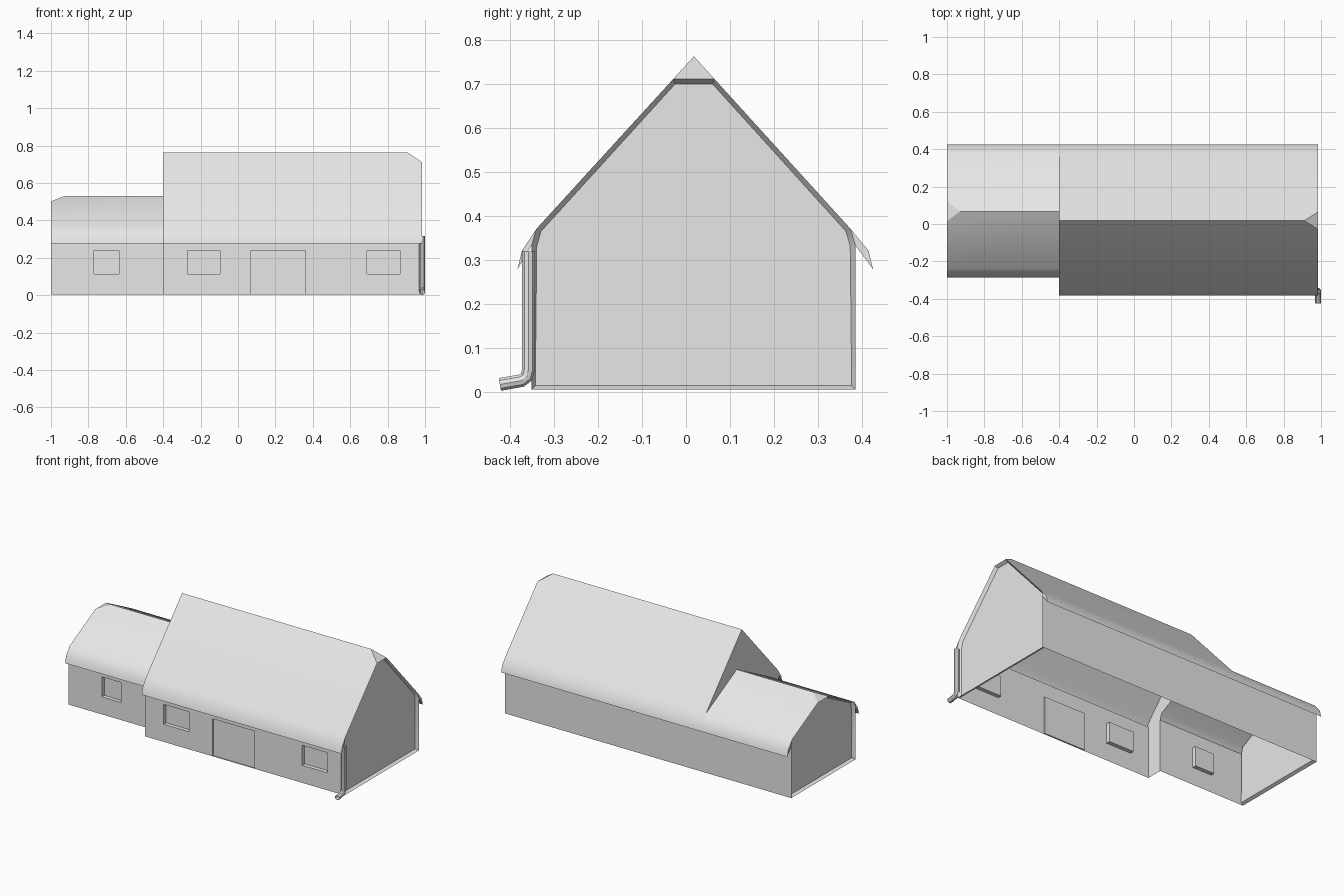
import bpy, bmesh
from mathutils import Vector

cube = bpy.data.objects.get("Cube")
if cube:
    bpy.data.objects.remove(cube, do_unlink=True)

grey = bpy.data.materials.new("light_grey")
grey.use_nodes = True
grey.diffuse_color = (0.8, 0.8, 0.8, 1)
grey.node_tree.nodes["Principled BSDF"].inputs["Base Color"].default_value = (0.8, 0.8, 0.8, 1)

BASE = 0.005


def side(wall, out, over):
    """Wall foot, wall top, eave tip, eave bend and roof foot of one long side."""
    return [(wall, BASE), (wall, 0.332), (wall + out * over, 0.278),
            (wall + out * (over - 0.01), 0.32), (wall - out * 0.011, 0.37)]


def finish(ob):
    ob.data.materials.append(grey)
    bpy.ops.object.select_all(action="DESELECT")
    ob.select_set(True)
    bpy.context.view_layer.objects.active = ob
    bpy.ops.object.shade_smooth_by_angle(angle=0.52)


def cut(bm, geom, co, no, clear=False):
    return bmesh.ops.bisect_plane(bm, geom=geom, plane_co=co, plane_no=no,
                                  clear_outer=clear, dist=1e-5)["geom_cut"]


def block(name, x_in, x_end, front, back, ridge, hip, openings, inner_hole=None):
    """Walls and roof in one shell, with a clipped, recessed gable at x_end."""
    bm = bmesh.new()
    outline = front + [ridge] + back[::-1]
    near, far = [[bm.verts.new((x, y, z)) for y, z in outline] for x in (x_in, x_end)]
    n = len(outline)
    for i in range(n - 1):
        bm.faces.new((near[i], near[i + 1], far[i + 1], far[i]))
    # eave ends
    for ring in (near, far):
        bm.faces.new(ring[1:5])
        bm.faces.new(ring[n - 5:n - 1])
    # gable, without the eaves
    bm.faces.new([far[i] for i in (0, 1, 4, 5, 6, 9, 10)])
    # inner end wall, left open where the other block joins
    if inner_hole:
        hole = [bm.verts.new((x_in, y, z)) for y, z in inner_hole]
        bm.faces.new([near[i] for i in (0, 1, 4, 5, 6)] + hole)
    bmesh.ops.recalc_face_normals(bm, faces=bm.faces[:])

    # clipped ridge end
    length, drop = hip
    s = 1 if x_end > x_in else -1
    edges = cut(bm, bm.verts[:] + bm.edges[:] + bm.faces[:],
                (x_end, 0, ridge[1] - drop), Vector((s * drop, 0, length)).normalized(), True)
    edges = [e for e in edges if isinstance(e, bmesh.types.BMEdge)]
    bmesh.ops.contextual_create(bm, geom=edges)
    bmesh.ops.recalc_face_normals(bm, faces=bm.faces[:])

    # recessed gable panel
    gable = max((f for f in bm.faces if abs(f.normal.x) > 0.99
                 and abs(f.calc_center_median().x - x_end) < 1e-3), key=lambda f: f.calc_area())
    bmesh.ops.inset_individual(bm, faces=[gable], thickness=0.012, depth=-0.02)

    # recessed windows and door in the front wall
    wall_y = front[0][0]

    def wall_faces():
        return [f for f in bm.faces if all(abs(v.co.y - wall_y) < 1e-4 for v in f.verts)]

    for x0, x1, z0, z1, depth in openings:
        for co, no in (((x0, 0, 0), (1, 0, 0)), ((x1, 0, 0), (1, 0, 0)),
                       ((0, 0, z0), (0, 0, 1)), ((0, 0, z1), (0, 0, 1))):
            fs = wall_faces()
            es = {e for f in fs for e in f.edges}
            vs = {v for f in fs for v in f.verts}
            cut(bm, fs + list(es) + list(vs), co, no)
    for x0, x1, z0, z1, depth in openings:
        picked = [f for f in wall_faces() if x0 < f.calc_center_median().x < x1
                  and z0 < f.calc_center_median().z < z1]
        new = bmesh.ops.extrude_face_region(bm, geom=picked)["geom"]
        bmesh.ops.translate(bm, vec=(0, depth, 0),
                            verts=[v for v in new if isinstance(v, bmesh.types.BMVert)])
        bmesh.ops.delete(bm, geom=[f for f in picked if f.is_valid], context="FACES")
    bmesh.ops.recalc_face_normals(bm, faces=bm.faces[:])

    me = bpy.data.meshes.new(name)
    bm.to_mesh(me)
    bm.free()
    ob = bpy.data.objects.new(name, me)
    bpy.context.collection.objects.link(ob)
    finish(ob)


back = side(0.385, 1, 0.04)
main_front = side(-0.351, -1, 0.032)
wing_front = side(-0.25, -1, 0.035)
wing_ridge = (0.068, 0.53)

# main house
block("main_house", -0.4, 0.985, main_front, back, (0.018, 0.762), (0.075, 0.052),
      [(-0.27, -0.095, 0.115, 0.24, 0.025), (0.69, 0.865, 0.115, 0.24, 0.025),
       (0.07, 0.36, 0, 0.24, 0.01)],
      [wing_ridge, wing_front[4], wing_front[1], wing_front[0]])

# lower side wing
block("side_wing", -0.4, -1, wing_front, back, wing_ridge, (0.07, 0.028),
      [(-0.77, -0.635, 0.115, 0.24, 0.025)])

# downpipe with kicked-out foot
curve = bpy.data.curves.new("downpipe", "CURVE")
curve.dimensions = "3D"
curve.bevel_depth = 0.0155
curve.bevel_resolution = 3
path = [(-0.358, 0.318), (-0.358, 0.05), (-0.362, 0.034), (-0.374, 0.025), (-0.423, 0.0165)]
spline = curve.splines.new("POLY")
spline.points.add(len(path) - 1)
for p, (y, z) in zip(spline.points, path):
    p.co = (0.9845, y, z, 1)
pipe = bpy.data.objects.new("downpipe", curve)
bpy.context.collection.objects.link(pipe)
bpy.ops.object.select_all(action="DESELECT")
pipe.select_set(True)
bpy.context.view_layer.objects.active = pipe
bpy.ops.object.convert(target="MESH")
finish(bpy.context.view_layer.objects.active)
